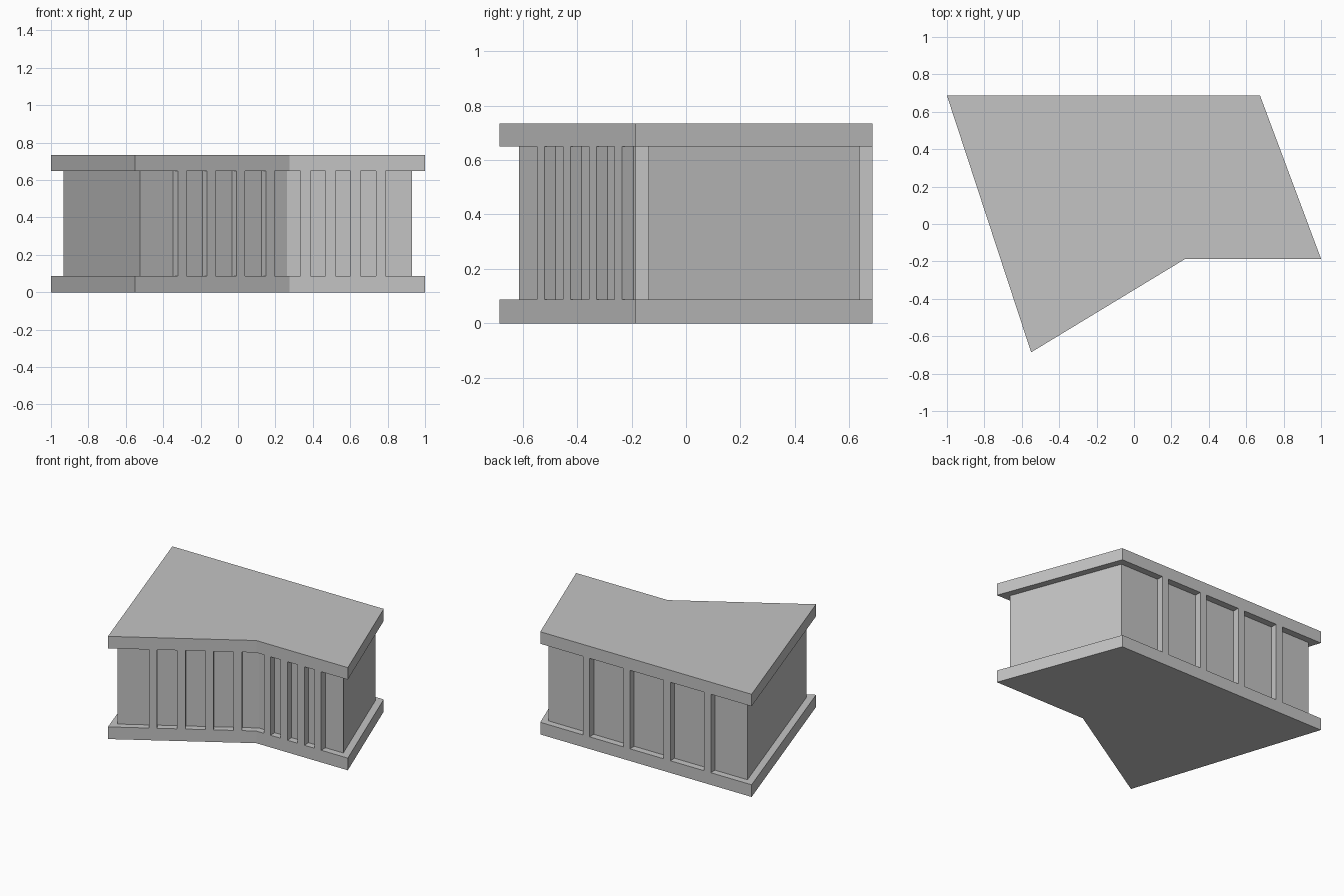
import bpy, bmesh
from mathutils import Vector

cube = bpy.data.objects.get("Cube")
if cube:
    bpy.data.objects.remove(cube, do_unlink=True)

# One plain material
stone = bpy.data.materials.new("light_grey")
stone.use_nodes = True
GREY = (0.55, 0.55, 0.55, 1)
stone.diffuse_color = GREY
stone.node_tree.nodes["Principled BSDF"].inputs["Base Color"].default_value = GREY

# Plan outline, anticlockwise from the front left corner
A, B, C, D, E = [Vector(p) for p in
    ((-0.55, -0.686), (0.275, -0.186), (1, -0.186), (0.674, 0.686), (-1, 0.686))]
OUTLINE = [A, B, C, D, E]
LOW, HIGH, TOP = 0.087, 0.649, 0.735   # wall bottom, wall top, full height
INSET = 0.048                          # wall set back from the slab edge
WIDTH = 0.053                          # pilaster width


def inward(a, b):
    d = (b - a).normalized()
    return Vector((-d.y, d.x))


def inset(points, dist):
    """Move every edge inward by dist, with mitred corners."""
    result = []
    for i, p in enumerate(points):
        n1 = inward(points[i - 1], p)
        n2 = inward(p, points[(i + 1) % len(points)])
        result.append(p + (n1 + n2) * dist / (1 + n1.dot(n2)))
    return result


def prism(name, points, z0, z1):
    """Extrude a plan polygon upward."""
    bm = bmesh.new()
    face = bm.faces.new([bm.verts.new((p.x, p.y, z0)) for p in points])
    new = bmesh.ops.extrude_face_region(bm, geom=[face])["geom"]
    verts = [v for v in new if isinstance(v, bmesh.types.BMVert)]
    bmesh.ops.translate(bm, verts=verts, vec=(0, 0, z1 - z0))
    bmesh.ops.recalc_face_normals(bm, faces=bm.faces)
    mesh = bpy.data.meshes.new(name)
    bm.to_mesh(mesh)
    bm.free()
    mesh.materials.append(stone)
    obj = bpy.data.objects.new(name, mesh)
    bpy.context.collection.objects.link(obj)


def pilasters(name, a, b, first_x, step, count):
    """Row of upright strips flush with the slab edge from a to b."""
    along = (b - a).normalized()
    depth = inward(a, b) * (INSET + 0.01)
    for i in range(count):
        t = (first_x + i * step - a.x) / (b.x - a.x)
        mid = a.lerp(b, t)
        p, q = mid - along * WIDTH / 2, mid + along * WIDTH / 2
        prism(f"{name}_{i + 1}", [p, q, q + depth, p + depth], LOW, HIGH)


# Slabs and the wall block between them
prism("base_slab", OUTLINE, 0, LOW)
prism("roof_slab", OUTLINE, HIGH, TOP)
prism("wall_block", inset(OUTLINE, INSET), LOW, HIGH)

# Pilasters on the two front walls and the back wall
pilasters("angled_front_pilaster", A, B, -0.299, 0.157, 4)
pilasters("front_pilaster", B, C, 0.361, 0.134, 4)
pilasters("back_pilaster", D, E, 0.31, -0.32, 4)
